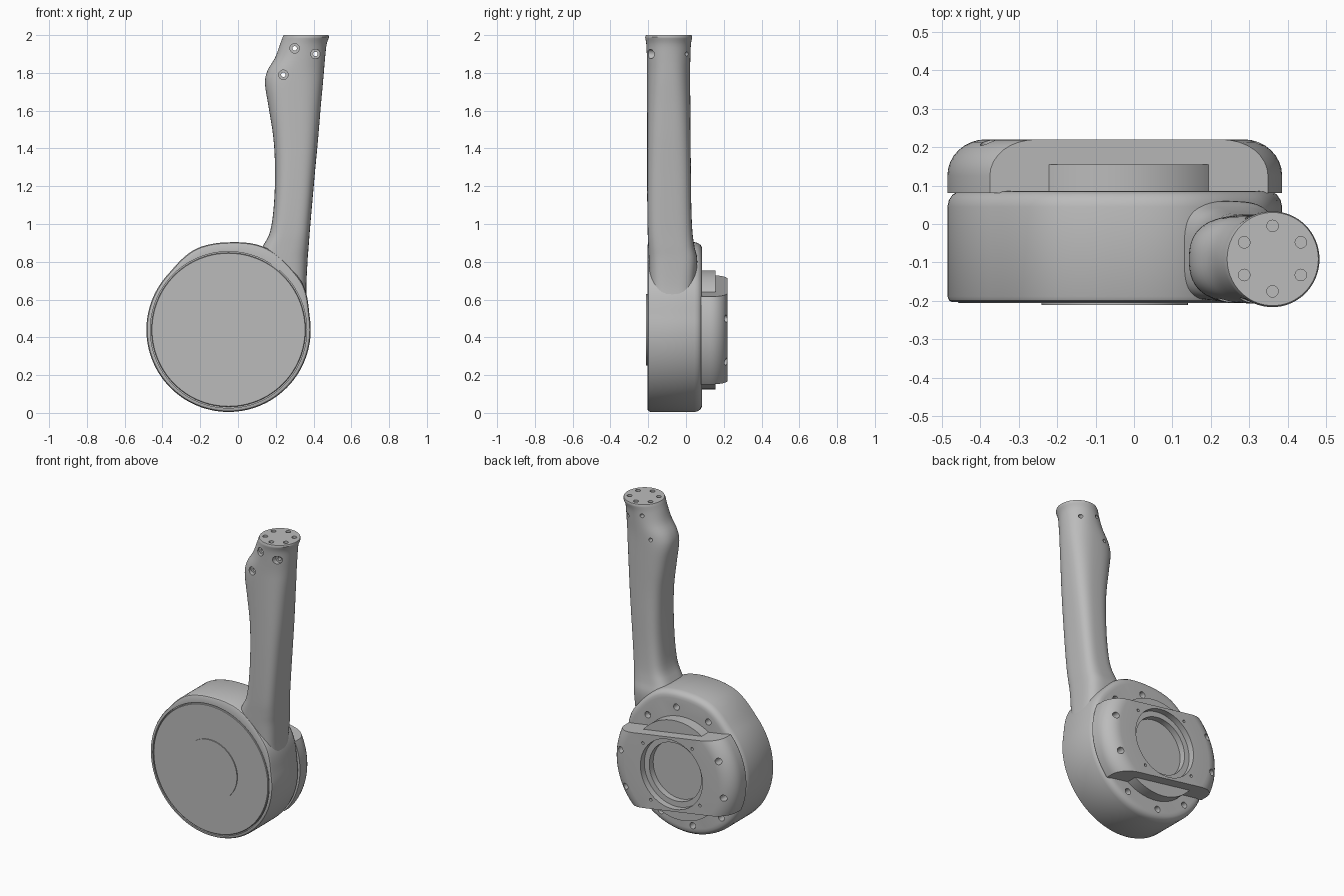
import bpy, bmesh
from math import sin, cos, pi, radians, copysign
from mathutils import Vector, Matrix

old = bpy.data.objects.get("Cube")
if old:
    bpy.data.objects.remove(old, do_unlink=True)

grey = bpy.data.materials.new("plain_grey")
grey.use_nodes = True
grey.diffuse_color = (0.5, 0.5, 0.5, 1)
grey.node_tree.nodes["Principled BSDF"].inputs["Base Color"].default_value = grey.diffuse_color

CX, CZ = -0.05, 0.44      # drum axis
R = 0.435                 # drum radius
TILT = radians(-9)        # tilt of the rear bar


def make_object(name, bm):
    bmesh.ops.recalc_face_normals(bm, faces=bm.faces)
    mesh = bpy.data.meshes.new(name)
    bm.to_mesh(mesh)
    bm.free()
    mesh.materials.append(grey)
    obj = bpy.data.objects.new(name, mesh)
    bpy.context.collection.objects.link(obj)
    return obj


def loft(rings):
    """Skin a list of equal-length point rings and cap both ends."""
    bm = bmesh.new()
    rows = [[bm.verts.new(p) for p in ring] for ring in rings]
    n = len(rows[0])
    for a, b in zip(rows, rows[1:]):
        for i in range(n):
            j = (i + 1) % n
            bm.faces.new((a[i], a[j], b[j], b[i]))
    bm.faces.new(rows[0])
    bm.faces.new(rows[-1])
    return bm


def polar(r, angle, y):
    return Vector((CX + r * cos(angle), y, CZ + r * sin(angle)))


def lathe(profile, n=96):
    """Solid of revolution about the drum axis from (radius, y) pairs."""
    return loft([[polar(r, 2 * pi * i / n, y) for i in range(n)] for r, y in profile])


def drill(obj, holes):
    """Cut round holes: (start, end, radius)."""
    bm = bmesh.new()
    for start, end, r in holes:
        axis = Vector(end) - Vector(start)
        turn = axis.to_track_quat('Z', 'Y').to_matrix().to_4x4()
        place = Matrix.Translation((Vector(start) + Vector(end)) / 2) @ turn
        bmesh.ops.create_cone(bm, cap_ends=True, segments=20, radius1=r, radius2=r,
                              depth=axis.length, matrix=place)
    cutter = make_object("hole_cutter", bm)
    cutter.hide_render = True
    mod = obj.modifiers.new("holes", 'BOOLEAN')
    mod.operation = 'DIFFERENCE'
    mod.solver = 'EXACT'
    mod.object = cutter
    bpy.context.view_layer.objects.active = obj
    bpy.ops.object.modifier_apply(modifier=mod.name)
    bpy.data.objects.remove(cutter, do_unlink=True)


def smooth(obj, angle=35):
    bpy.ops.object.select_all(action='DESELECT')
    obj.select_set(True)
    bpy.context.view_layer.objects.active = obj
    bpy.ops.object.shade_smooth_by_angle(angle=radians(angle))


# Drum: round body that swells where the neck joins it
def ease(a, b, t):
    t = min(max((t - a) / (b - a), 0), 1)
    return t * t * (3 - 2 * t)


def drum_radius(angle):
    d = angle * 180 / pi
    swell = 0.028 * ease(8, 35, d) * (1 - ease(108, 138, d))
    return R + swell + 0.014 * ease(40, 66, d) * (1 - ease(66, 92, d))


SIDES = 128
angles = [2 * pi * i / SIDES for i in range(SIDES)]
rings = [[polar(r, a, y) for a in angles] for r, y in ((0.414, -0.185), (0.414, -0.203))]
for inset, y in ((0.012, -0.203), (0.005, -0.199), (0, -0.188), (0, 0.045), (0.004, 0.062),
                 (0.014, 0.077), (0.028, 0.084), (0.045, 0.086)):
    rings.append([polar(drum_radius(a) - inset, a, y) for a in angles])
drum = make_object("drum_body", loft(rings))

# Front cover with a thin raised centre plate
cover = make_object("front_cover", lathe([(0.408, -0.18), (0.408, -0.202), (0.405, -0.205)]))
plate = make_object("front_centre_plate", lathe([(0.19, -0.2), (0.19, -0.211)]))

# Rear boss ring behind the bar
boss = make_object("rear_boss", lathe([(0.315, 0.08), (0.315, 0.155), (0.23, 0.155), (0.23, 0.12)]))

# Rear bar: rounded disc with a stepped recess, trimmed by two parallel planes
bar_profile = [(R, 0.08), (R, 0.125)]
for i in range(1, 9):
    t = i / 8 * pi / 2
    bar_profile.append((R - 0.1 * (1 - cos(t)), 0.125 + 0.095 * sin(t)))
bar_profile += [(0.22, 0.22), (0.22, 0.18), (0.185, 0.18), (0.185, 0.14)]
bm = lathe(bar_profile)
for side in (1, -1):
    normal = Vector((-sin(TILT), 0, cos(TILT))) * side
    cut = bmesh.ops.bisect_plane(bm, geom=bm.verts[:] + bm.edges[:] + bm.faces[:],
                                 plane_co=Vector((CX, 0, CZ)) + normal * 0.235,
                                 plane_no=normal, clear_outer=True)
    edges = [e for e in cut["geom_cut"] if isinstance(e, bmesh.types.BMEdge)]
    bmesh.ops.edgeloop_fill(bm, edges=edges)
bar = make_object("rear_bar", bm)

# Ten rim screw holes shared by bar and drum, plus four pin holes in the bar
bar_holes, drum_holes = [], []
for k in range(10):
    a = TILT + radians(18 + 36 * k)
    on_bar = abs(sin(a - TILT)) < 0.5
    group, depth = (bar_holes, 0.14) if on_bar else (drum_holes, 0.04)
    group.append((polar(0.37, a, 0.3), polar(0.37, a, depth), 0.02))
for k in range(4):
    a = radians(36 + 90 * k)
    bar_holes.append((polar(0.25, a, 0.3), polar(0.25, a, 0.19), 0.009))
drill(bar, bar_holes)
drill(drum, drum_holes)

# Neck sections: height, left x, right x, front y, back y, squareness
sections = [
    (0.50, 0.10, 0.375, -0.180, 0.040, 3.5),
    (0.64, 0.10, 0.362, -0.190, 0.045, 3.5),
    (0.80, 0.09, 0.368, -0.197, 0.060, 3.5),
    (0.88, 0.13, 0.374, -0.200, 0.045, 3.5),
    (0.96, 0.17, 0.380, -0.203, 0.034, 3.5),
    (1.10, 0.19, 0.392, -0.205, 0.028, 3.4),
    (1.28, 0.196, 0.408, -0.206, 0.026, 3.2),
    (1.45, 0.188, 0.424, -0.206, 0.024, 3.0),
    (1.62, 0.162, 0.438, -0.206, 0.023, 2.8),
    (1.74, 0.143, 0.449, -0.206, 0.022, 2.6),
    (1.81, 0.155, 0.455, -0.206, 0.022, 2.4),
    (1.88, 0.196, 0.461, -0.207, 0.023, 2.2),
    (1.95, 0.222, 0.469, -0.210, 0.026, 2.0),
    (1.99, 0.237, 0.482, -0.216, 0.033, 2.0),
    (2.00, 0.242, 0.479, -0.212, 0.030, 2.0),
]


def neck_ring(z, x0, x1, y0, y1, power, n=64):
    ring = []
    for i in range(n):
        c, s = cos(2 * pi * i / n), sin(2 * pi * i / n)
        px = copysign(abs(c) ** (2 / power), c)
        py = copysign(abs(s) ** (2 / power), s)
        ring.append(((x0 + x1 + (x1 - x0) * px) / 2, (y0 + y1 + (y1 - y0) * py) / 2, z))
    return ring


def spline(a, b, c, d, t):
    return [(2 * q + (r - p) * t + (2 * p - 5 * q + 4 * r - s) * t * t
             + (3 * q - p - 3 * r + s) * t ** 3) / 2 for p, q, r, s in zip(a, b, c, d)]


rows = []
last = len(sections) - 1
for i in range(last - 1):
    near = [sections[min(max(i + k, 0), last)] for k in (-1, 0, 1, 2)]
    rows += [neck_ring(*spline(*near, t / 4)) for t in range(4)]
rows += [neck_ring(*s) for s in sections[-2:]]
neck = make_object("neck", loft(rows))

# Six end holes and three counterbored cross holes
end_holes = []
for k in range(6):
    a = radians(30 + 60 * k)
    x, y = 0.36 + 0.085 * cos(a), -0.09 + 0.085 * sin(a)
    end_holes.append(((x, y, 2.1), (x, y, 1.97), 0.015))
drill(neck, end_holes)
cross = ((0.30, 1.93, -0.18), (0.41, 1.90, -0.165), (0.24, 1.79, -0.175))
drill(neck, [((x, -0.3, z), (x, y, z), 0.025) for x, z, y in cross])
drill(neck, [((x, -0.3, z), (x, 0.1, z), 0.012) for x, z, y in cross])

for part in (drum, cover, plate, boss, bar, neck):
    smooth(part)
